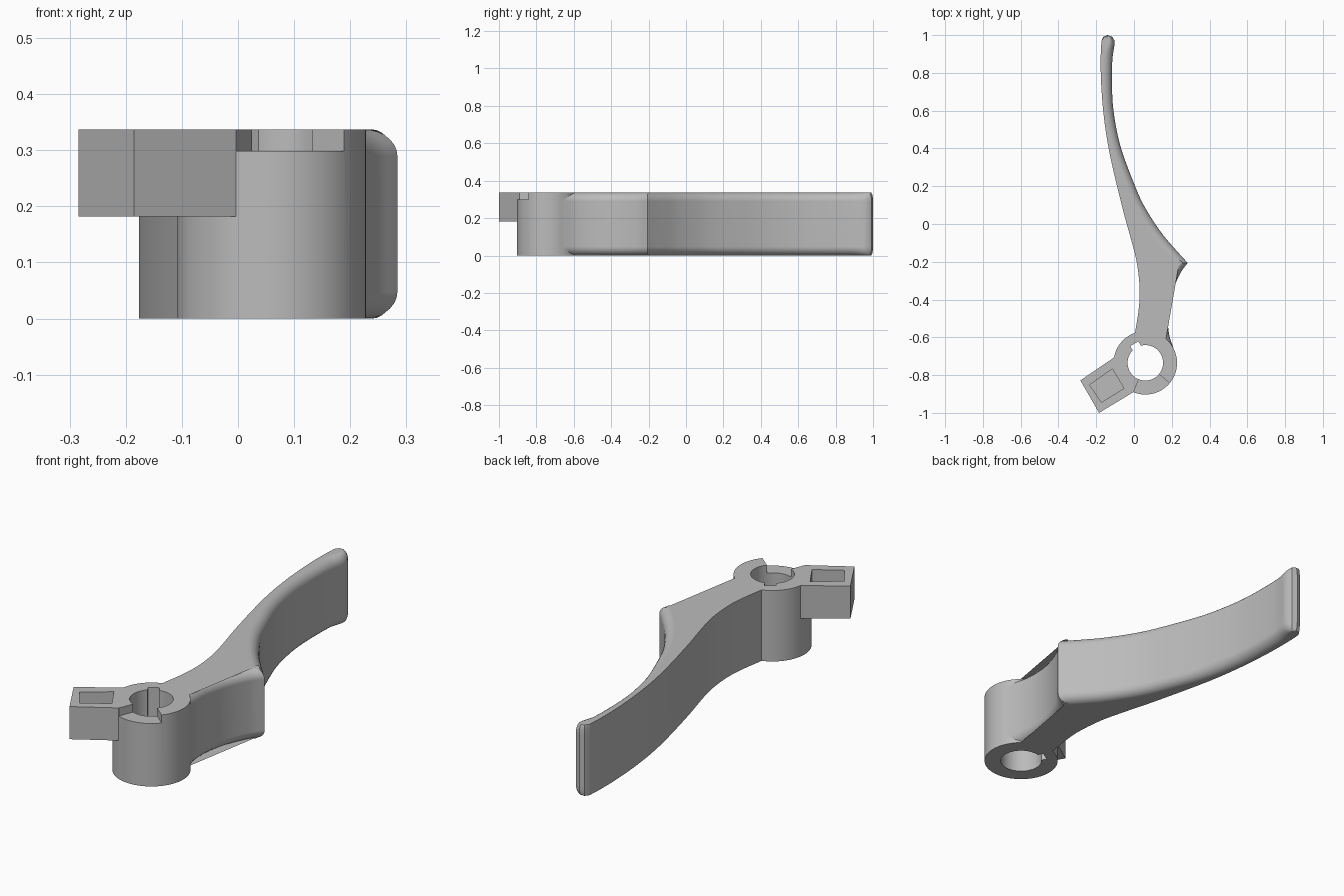
import bpy, bmesh, math
from mathutils import Vector

if "Cube" in bpy.data.objects:
    bpy.data.objects.remove(bpy.data.objects["Cube"])

HEIGHT = 0.337
HUB = Vector((0.06, -0.735))
HUB_R, BORE_R = 0.168, 0.094
FILLET, STEPS = 0.047, 7

grey = bpy.data.materials.new("plain grey")
grey.use_nodes = True
grey.diffuse_color = (0.5, 0.5, 0.5, 1)
grey.node_tree.nodes["Principled BSDF"].inputs["Base Color"].default_value = grey.diffuse_color


def loft(name, rings):
    """Closed solid from (z, outline) layers with equal point counts."""
    bm = bmesh.new()
    layers = [[bm.verts.new((p[0], p[1], z)) for p in pts] for z, pts in rings]
    n = len(layers[0])
    for low, high in zip(layers, layers[1:]):
        for i in range(n):
            j = (i + 1) % n
            bm.faces.new((low[i], low[j], high[j], high[i]))
    bm.faces.new(layers[0])
    bm.faces.new(layers[-1])
    bmesh.ops.recalc_face_normals(bm, faces=bm.faces)
    mesh = bpy.data.meshes.new(name)
    bm.to_mesh(mesh)
    bm.free()
    mesh.materials.append(grey)
    obj = bpy.data.objects.new(name, mesh)
    bpy.context.collection.objects.link(obj)
    return obj


def prism(name, pts, z0, z1):
    return loft(name, [(z0, pts), (z1, pts)])


def arc(radius, start=0, end=360, count=72, closed=True):
    steps = count if closed else count - 1
    angles = [math.radians(start + (end - start) * i / steps) for i in range(count)]
    return [(HUB.x + radius * math.cos(a), HUB.y + radius * math.sin(a)) for a in angles]


def smooth_run(pts, sub=5):
    """Curve through the points, ends included."""
    p = [Vector(q) for q in pts]
    p = [2 * p[0] - p[1]] + p + [2 * p[-1] - p[-2]]
    out = []
    for a, b, c, d in zip(p, p[1:], p[2:], p[3:]):
        for k in range(sub):
            t = k / sub
            out.append(0.5 * (2 * b + (c - a) * t + (2 * a - 5 * b + 4 * c - d) * t * t
                              + (3 * b - a - 3 * c + d) * t ** 3))
    return out + [p[-2]]


def combine(target, other, operation):
    mod = target.modifiers.new(operation.lower(), 'BOOLEAN')
    mod.operation, mod.solver, mod.object = operation, 'EXACT', other
    bpy.ops.object.select_all(action='DESELECT')
    bpy.context.view_layer.objects.active = target
    target.select_set(True)
    bpy.ops.object.modifier_apply(modifier=mod.name)
    bpy.data.objects.remove(other)


# Lever outline, clockwise: outer side, tip, finger side, throat
outer = smooth_run([(0.005, -0.58), (0.025, -0.45), (0.03, -0.345), (0.016, -0.21),
                    (-0.016, -0.08), (-0.053, 0.053), (-0.111, 0.29), (-0.143, 0.45),
                    (-0.164, 0.61), (-0.175, 0.77), (-0.176, 0.9), (-0.172, 0.97)])
tip = [Vector(p) for p in ((-0.162, 0.992), (-0.14, 1.0), (-0.116, 0.992), (-0.104, 0.972))]
finger = smooth_run([(-0.103, 0.95), (-0.115, 0.86), (-0.116, 0.71), (-0.106, 0.58),
                     (-0.074, 0.42), (-0.02, 0.265), (0.048, 0.106), (0.138, -0.037),
                     (0.217, -0.132), (0.284, -0.206)])
throat = smooth_run([(0.284, -0.206), (0.243, -0.265), (0.2, -0.37), (0.18, -0.476),
                     (0.185, -0.58), (0.21, -0.66)])[1:]
root = [Vector((0.17, -0.7)), Vector((0.0, -0.64))]
outline = outer + tip + finger + throat + root
weights = ([0] * len(outer) + [0.1, 0.25, 0.4, 0.6]
           + [min(1, 0.7 + 0.08 * i) for i in range(len(finger))]
           + [1] * len(throat) + [0, 0])


def inset(depth):
    pts = []
    for i, p in enumerate(outline):
        e1 = (p - outline[i - 1]).normalized()
        e2 = (outline[(i + 1) % len(outline)] - p).normalized()
        n1, n2 = Vector((e1.y, -e1.x)), Vector((e2.y, -e2.x))
        pts.append(p + (n1 + n2) * (depth * weights[i] / max(0.3, 1 + n1.dot(n2))))
    return pts


# Lever blade with rounded finger edges at top and bottom
bottom = []
for k in range(STEPS + 1):
    a = k / STEPS * math.pi / 2
    bottom.append((FILLET * (1 - math.cos(a)), inset(FILLET * (1 - math.sin(a)))))
body = loft("lever_body", bottom + [(HEIGHT - z, pts) for z, pts in reversed(bottom)])

# Hub and side block
combine(body, prism("hub", arc(HUB_R), 0, HEIGHT), 'UNION')
block = [(-0.284, -0.828), (-0.185, -1.0), (-0.003, -0.89), (0.03, -0.8),
         (0.0, -0.68), (-0.1, -0.703)]
combine(body, prism("side_block", block, 0.182, HEIGHT), 'UNION')

# Bore, keyway, stop recess in the rim, and blind pocket
combine(body, prism("bore", arc(BORE_R), -0.1, 0.5), 'DIFFERENCE')
out = Vector((math.cos(math.radians(120)), math.sin(math.radians(120))))
side = Vector((-out.y, out.x)) * 0.025
keyway = [HUB + side, HUB + out * 0.117 + side, HUB + out * 0.117 - side, HUB - side]
combine(body, prism("keyway", keyway, -0.1, 0.5), 'DIFFERENCE')
recess = arc(0.2, 248, 320, 16, False) + arc(0.05, 320, 248, 16, False)
combine(body, prism("stop_recess", recess, 0.299, 0.5), 'DIFFERENCE')
pocket = [(-0.235, -0.852), (-0.115, -0.767), (-0.053, -0.87), (-0.172, -0.944)]
combine(body, prism("pocket", pocket, HEIGHT - 0.1, 0.5), 'DIFFERENCE')

# Smooth curved walls, keep hard edges
bpy.ops.object.shade_smooth_by_angle(angle=math.radians(30))
normals = body.modifiers.new("weighted_normals", 'WEIGHTED_NORMAL')
normals.keep_sharp = True
